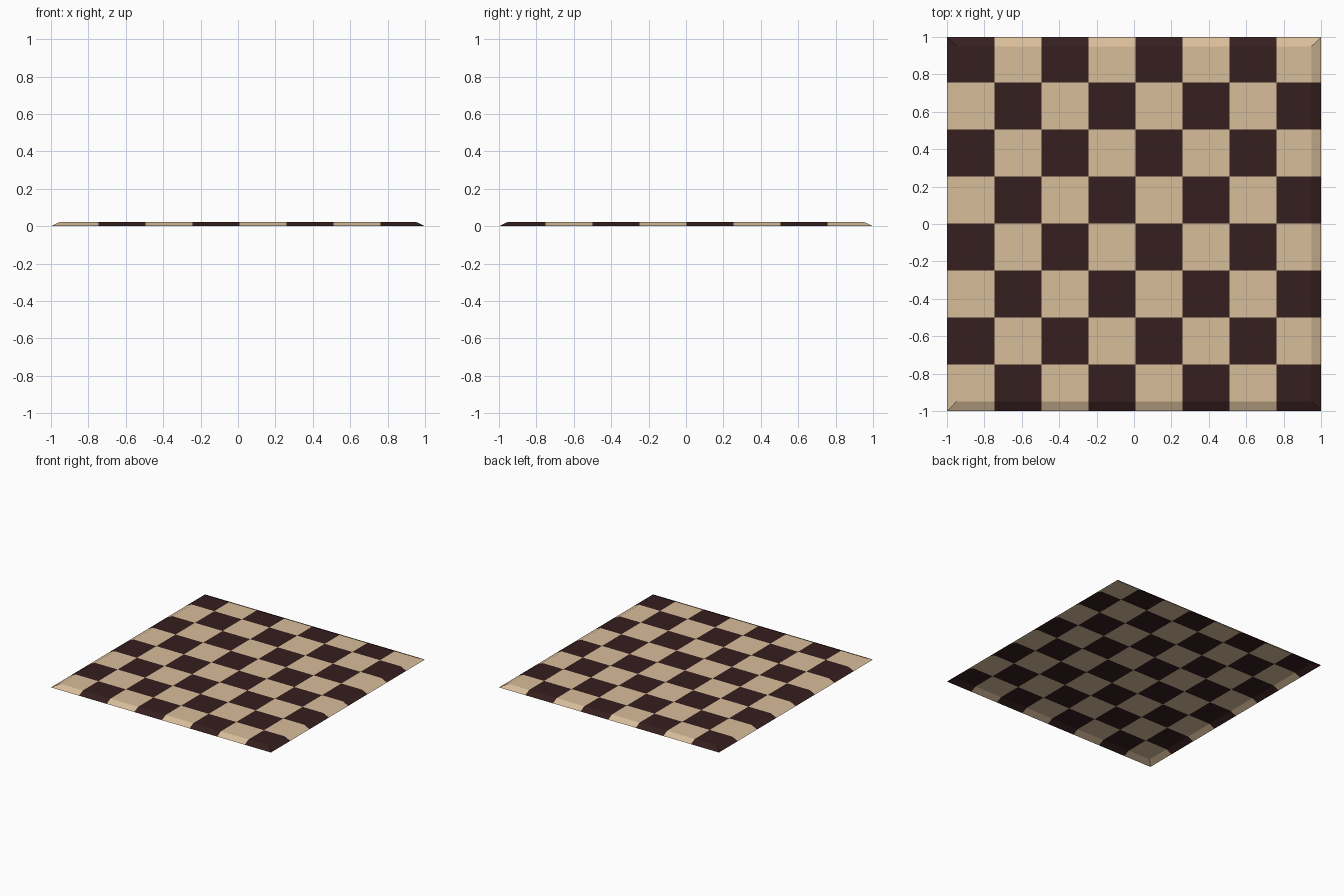
import bpy, bmesh

if "Cube" in bpy.data.objects:
    bpy.data.objects.remove(bpy.data.objects["Cube"])

H = 0.024       # board height
RIM = 0.95      # where the flat top meets the sloping rim
STEP = 0.251    # square size
OX, OY = 0.008, 0.003   # small offset of the checker pattern


def material(name, rgb):
    m = bpy.data.materials.new(name)
    m.diffuse_color = (*[(c / 255) ** 2.2 for c in rgb], 1)
    m.use_nodes = True
    m.node_tree.nodes["Principled BSDF"].inputs["Base Color"].default_value = m.diffuse_color
    return m


def cuts(offset):
    lines = [offset + STEP * k for k in range(-3, 4)]
    return sorted(lines + [-1, -RIM, RIM, 1])


def square(value, offset):
    return max(0, min(7, int((value - offset) / STEP + 4)))


# Board shell: flat checkered top with a mitred sloping rim, open underneath
xs, ys = cuts(OX), cuts(OY)
bm = bmesh.new()
grid = [[bm.verts.new((x, y, H if max(abs(x), abs(y)) < RIM + 0.001 else 0))
         for x in xs] for y in ys]
for j in range(len(ys) - 1):
    for i in range(len(xs) - 1):
        quad = (grid[j][i], grid[j][i + 1], grid[j + 1][i + 1], grid[j + 1][i])
        cx, cy = (xs[i] + xs[i + 1]) / 2, (ys[j] + ys[j + 1]) / 2
        dark = (square(cx, OX) + square(cy, OY)) % 2
        a, b, c, d = quad
        faces = [quad]
        if abs(cx) > RIM and abs(cy) > RIM:     # mitre the corners outward
            faces = [(a, b, c), (a, c, d)] if cx * cy > 0 else [(a, b, d), (b, c, d)]
        for f in faces:
            bm.faces.new(f).material_index = dark

mesh = bpy.data.meshes.new("checker_board")
bm.to_mesh(mesh)
bm.free()
mesh.materials.append(material("light wood", (215, 188, 153)))
mesh.materials.append(material("dark wood", (57, 36, 36)))
board = bpy.data.objects.new("checker_board", mesh)
bpy.context.collection.objects.link(board)
